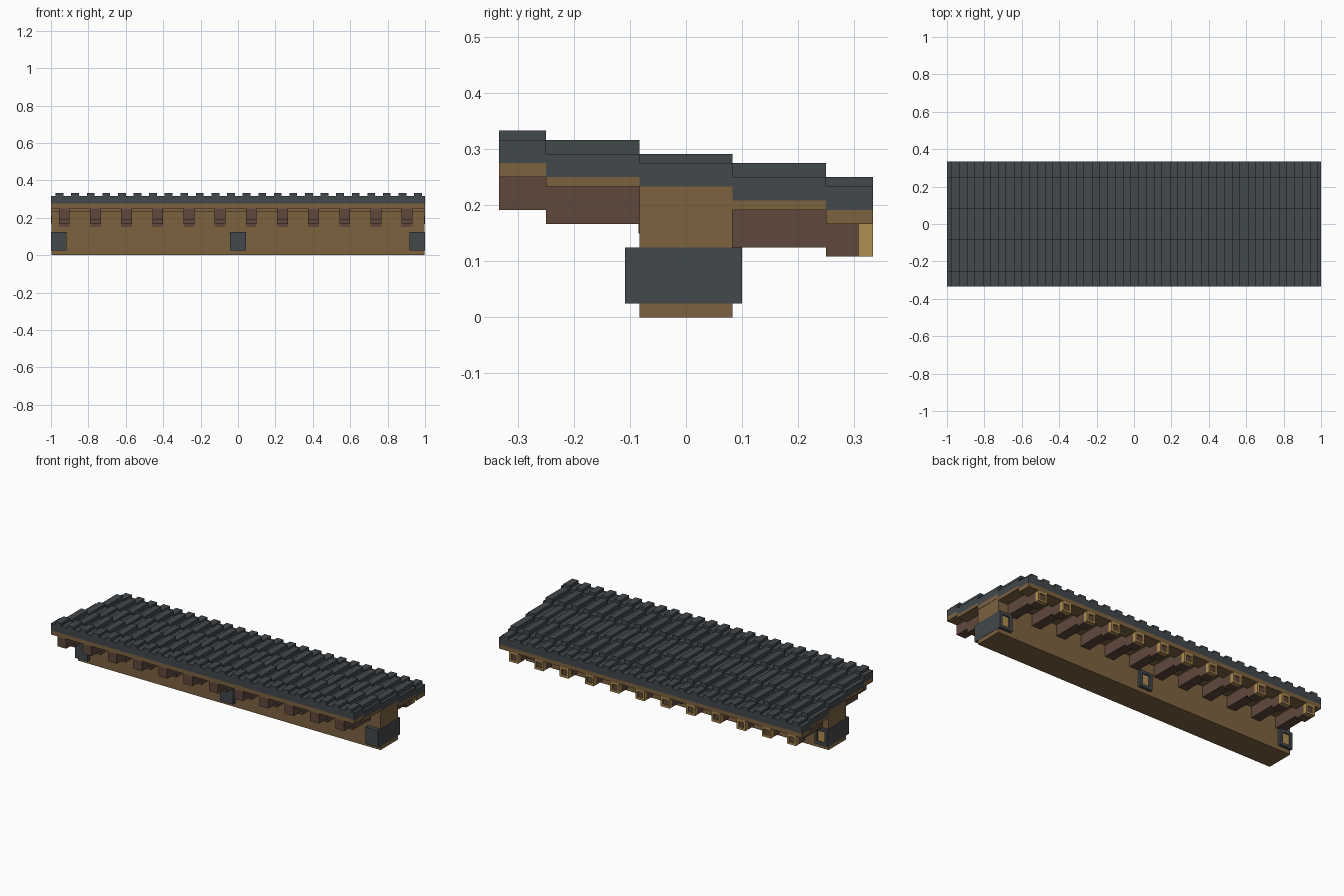
import bpy, bmesh

if "Cube" in bpy.data.objects:
    bpy.data.objects.remove(bpy.data.objects["Cube"])

U = 1 / 120  # modelling unit: the whole roof is 240 x 80 x 40 units


def material(name, rgb):
    lin = [((c / 255 + 0.055) / 1.055) ** 2.4 for c in rgb]
    m = bpy.data.materials.new(name)
    m.diffuse_color = (*lin, 1)
    m.use_nodes = True
    m.node_tree.nodes["Principled BSDF"].inputs["Base Color"].default_value = m.diffuse_color
    return m


SLATE = material("slate grey", (66, 72, 76))
WOOD = material("mid brown wood", (125, 98, 64))
RAFTER = material("dark red brown wood", (95, 72, 60))
LIGHT = material("light cut wood", (177, 142, 82))


def finish(bm, name, *mats):
    bmesh.ops.recalc_face_normals(bm, faces=bm.faces)
    me = bpy.data.meshes.new(name)
    bm.to_mesh(me)
    bm.free()
    for m in mats:
        me.materials.append(m)
    ob = bpy.data.objects.new(name, me)
    bpy.context.collection.objects.link(ob)
    return ob


def add_box(bm, x0, x1, y0, y1, z0, z1):
    vs = bmesh.ops.create_cube(bm, size=1)["verts"]
    for v in vs:
        v.co.x = (x1 if v.co.x > 0 else x0) * U
        v.co.y = (y1 if v.co.y > 0 else y0) * U
        v.co.z = (z1 if v.co.z > 0 else z0) * U
    return {f for v in vs for f in v.link_faces}


def recess_back(bm, faces, margin, depth):
    """Sink a square into the back (+y) face and give it the second colour."""
    face = max(faces, key=lambda f: f.calc_center_median().y)
    bmesh.ops.inset_region(bm, faces=[face], thickness=margin * U)
    new = bmesh.ops.extrude_face_region(bm, geom=[face])["geom"]
    bmesh.ops.translate(bm, vec=(0, -depth * U, 0),
                        verts=[g for g in new if isinstance(g, bmesh.types.BMVert)])
    if face.is_valid:
        bm.faces.remove(face)
    for g in new:
        if isinstance(g, bmesh.types.BMFace):
            g.material_index = 1


# stepped rows: y0, y1, ridge top, valley top, tile bottom, plank bottom, rafter bottom
ROWS = [
    (-40, -30, 40, 38, 33, 30, 23),
    (-30, -10, 38, 35, 30, 28, 20),
    (-10, 10, 35, 33, 28, 25, 18),
    (10, 30, 33, 30, 25, 23, 15),
    (30, 40, 30, 28, 23, 20, 13),
]
RAFTER_X = [-115 + 20 * i for i in range(12)]

for n, (y0, y1, ridge, valley, tile, plank, low) in enumerate(ROWS, 1):
    # ribbed slate tiles: one notched profile pulled along y
    pts = [(-120, tile), (-120, valley)]
    for i in range(24):
        a = -117 + 10 * i
        pts += [(a, valley), (a, ridge), (a + 5, ridge), (a + 5, valley)]
    pts += [(120, valley), (120, tile)]
    bm = bmesh.new()
    f = bm.faces.new([bm.verts.new((x * U, y0 * U, z * U)) for x, z in pts])
    new = bmesh.ops.extrude_face_region(bm, geom=[f])["geom"]
    bmesh.ops.translate(bm, vec=(0, (y1 - y0) * U, 0),
                        verts=[g for g in new if isinstance(g, bmesh.types.BMVert)])
    finish(bm, f"roof_tiles_row_{n}", SLATE)

    # board under the tiles
    bm = bmesh.new()
    add_box(bm, -120, 120, y0, y1, plank, tile)
    finish(bm, f"roof_board_{n}", WOOD)

    # rafter steps (the middle one just proud of the beam)
    bm = bmesh.new()
    ya = y0 - 0.15 if n == 3 else y0
    yb = 37 if n == 5 else y1
    for x in RAFTER_X:
        add_box(bm, x, x + 7, ya, yb, low, plank)
    finish(bm, f"rafters_row_{n}", RAFTER)

# light rafter ends at the back with a sunken square
bm = bmesh.new()
for x in RAFTER_X:
    recess_back(bm, add_box(bm, x, x + 7, 37, 40, 13, 20), 2, 1)
finish(bm, "rafter_end_caps", LIGHT, RAFTER)

# long supporting beam
bm = bmesh.new()
add_box(bm, -119.8, 119.8, -10, 10, 0, 25)
finish(bm, "main_beam", WOOD)

# slate brackets around the beam, with a wooden peg showing at the back
bm = bmesh.new()
for x in (-120, -5, 110):
    recess_back(bm, add_box(bm, x, x + 10, -13, 12, 3, 15), 3, 1)
finish(bm, "beam_brackets", SLATE, LIGHT)
